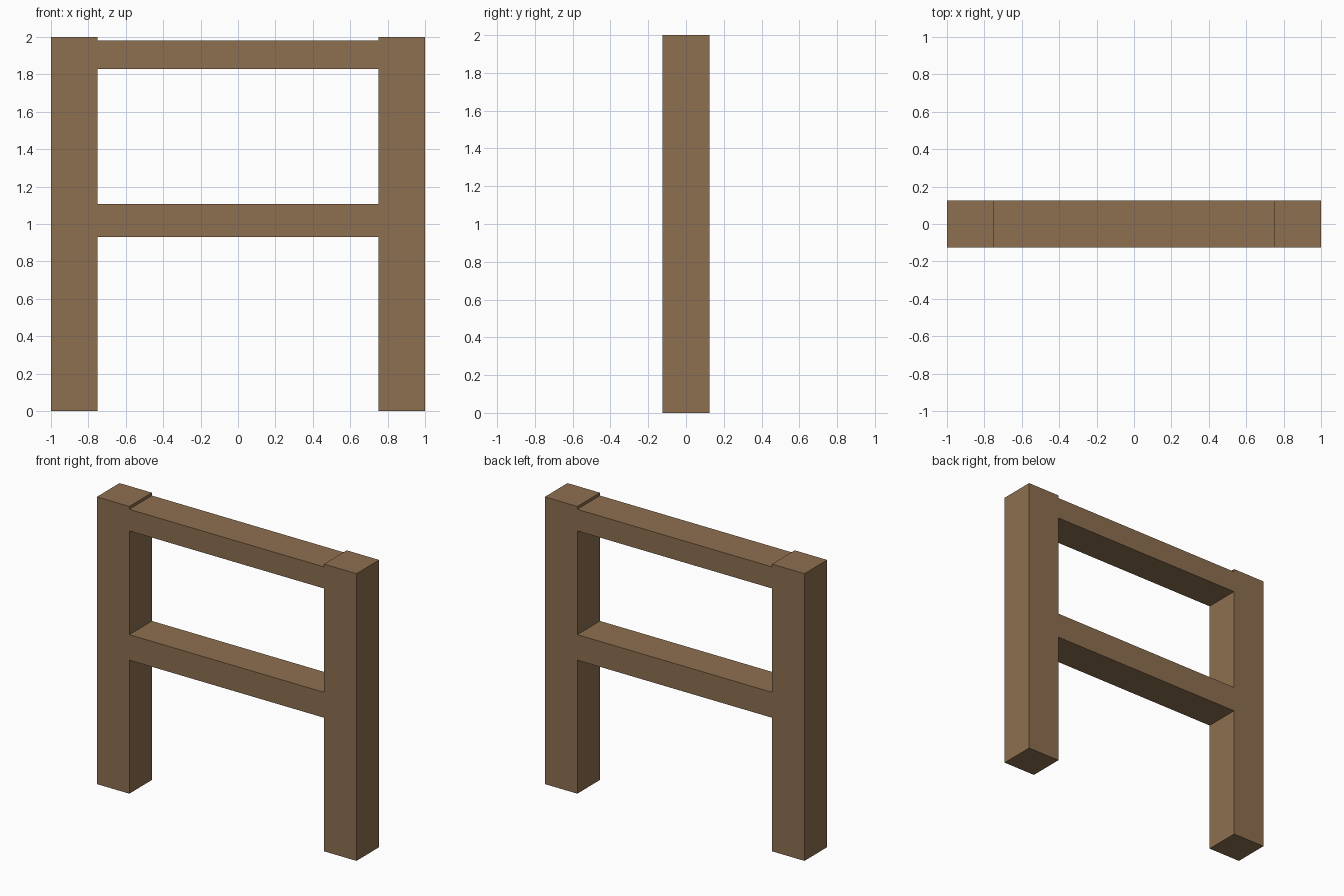
import bpy

if "Cube" in bpy.data.objects:
    bpy.data.objects.remove(bpy.data.objects["Cube"])

wood = bpy.data.materials.new("brown_wood")
wood.diffuse_color = (0.27, 0.16, 0.08, 1)
wood.use_nodes = True
wood.node_tree.nodes["Principled BSDF"].inputs["Base Color"].default_value = wood.diffuse_color

DEPTH = 0.25


def beam(name, x0, x1, z0, z1):
    """Square-edged timber spanning the given x and z ranges."""
    bpy.ops.mesh.primitive_cube_add(size=1, location=((x0 + x1) / 2, 0, (z0 + z1) / 2))
    ob = bpy.context.object
    ob.name = name
    ob.scale = (x1 - x0, DEPTH, z1 - z0)
    bpy.ops.object.transform_apply(location=False, rotation=False, scale=True)
    ob.data.materials.append(wood)
    return ob


# Upright posts
beam("left_post", -1, -0.75, 0, 2)
beam("right_post", 0.75, 1, 0, 2)

# Horizontal rails between the posts
beam("top_rail", -0.75, 0.75, 1.83, 1.98)
beam("middle_rail", -0.75, 0.75, 0.93, 1.107)
